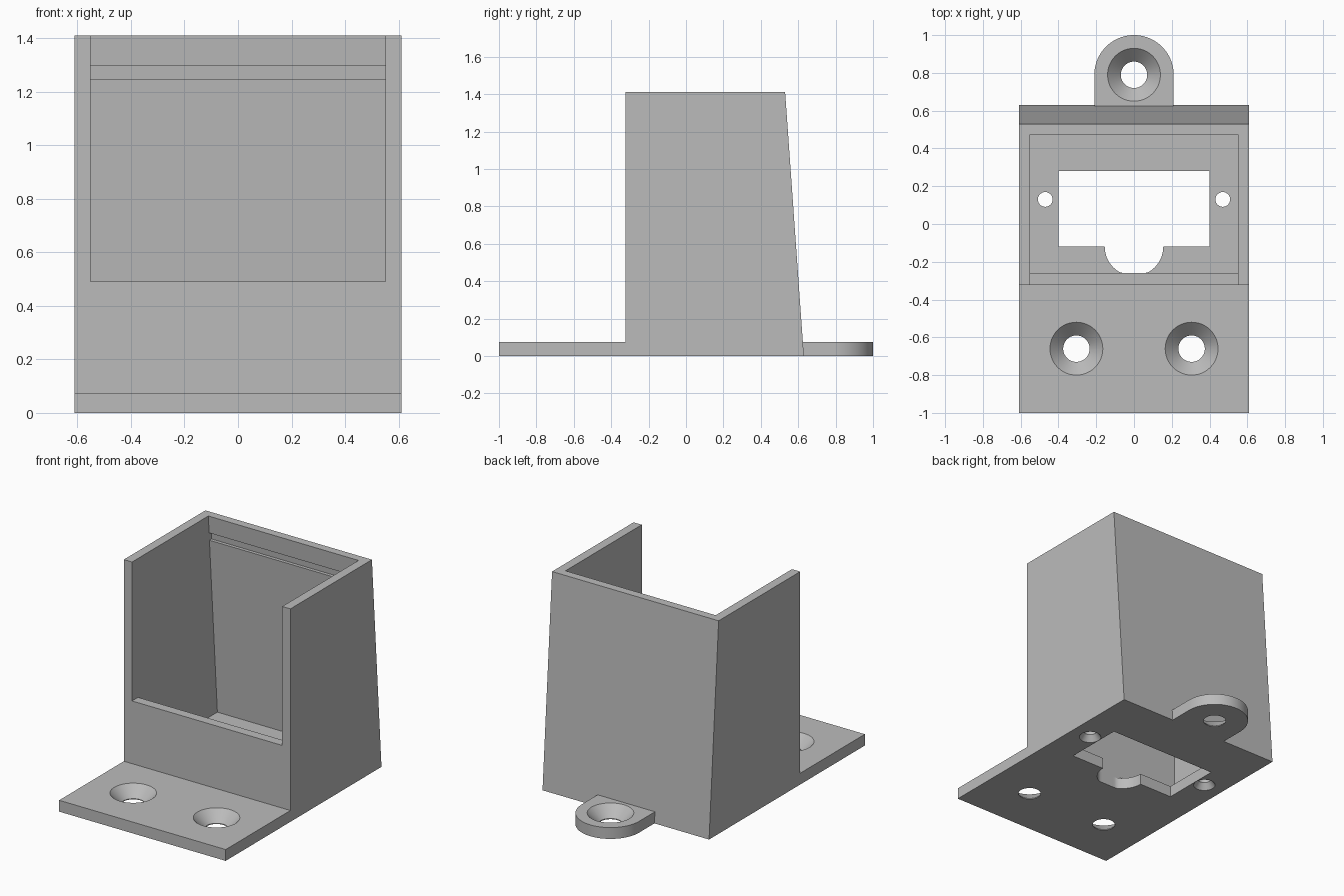
import bpy, bmesh, math

cube = bpy.data.objects.get("Cube")
if cube:
    bpy.data.objects.remove(cube, do_unlink=True)

grey = bpy.data.materials.new("plain grey")
grey.use_nodes = True
COLOUR = (0.5, 0.5, 0.5, 1)
grey.diffuse_color = COLOUR
grey.node_tree.nodes["Principled BSDF"].inputs["Base Color"].default_value = COLOUR

PLATE = 0.075            # base plate thickness
HEIGHT = 1.41
LEAN = 0.1 / HEIGHT      # slope of the back wall


def make(name, bm):
    bmesh.ops.recalc_face_normals(bm, faces=bm.faces)
    mesh = bpy.data.meshes.new(name)
    bm.to_mesh(mesh)
    bm.free()
    mesh.materials.append(grey)
    obj = bpy.data.objects.new(name, mesh)
    bpy.context.collection.objects.link(obj)
    return obj


def prism(name, points, shift):
    """Extrude a closed outline along a vector."""
    bm = bmesh.new()
    face = bm.faces.new([bm.verts.new(p) for p in points])
    new = bmesh.ops.extrude_face_region(bm, geom=[face])["geom"]
    bmesh.ops.translate(bm, vec=shift, verts=[v for v in new if isinstance(v, bmesh.types.BMVert)])
    return make(name, bm)


def side_prism(name, outline, half):
    return prism(name, [(-half, y, z) for y, z in outline], (2 * half, 0, 0))


def turned(name, x, y, profile, sides=48):
    """Stack rings of (radius, height) into a closed round solid."""
    bm = bmesh.new()
    rings = [[bm.verts.new((x + r * math.cos(i * math.tau / sides),
                            y + r * math.sin(i * math.tau / sides), z))
              for i in range(sides)] for r, z in profile]
    for low, high in zip(rings, rings[1:]):
        for i in range(sides):
            j = (i + 1) % sides
            bm.faces.new((low[i], low[j], high[j], high[i]))
    bm.faces.new(rings[0])
    bm.faces.new(rings[-1])
    return make(name, bm)


def combine(target, tool, operation):
    mod = target.modifiers.new(tool.name, "BOOLEAN")
    mod.operation, mod.object, mod.solver = operation, tool, "EXACT"
    bpy.ops.object.select_all(action="DESELECT")
    bpy.context.view_layer.objects.active = target
    target.select_set(True)
    bpy.ops.object.modifier_apply(modifier=mod.name)
    bpy.data.objects.remove(tool, do_unlink=True)


def back_inner(z):
    return 0.475 + (HEIGHT - z) * LEAN


# Base plate and box with leaning back
bracket = side_prism("mounting_bracket", [
    (-1, 0), (0.63, 0), (0.53, HEIGHT), (-0.323, HEIGHT), (-0.323, PLATE), (-1, PLATE)], 0.61)

# Round rear tab
arc = [(0.21 * math.cos(i * math.pi / 40), 0.79 + 0.21 * math.sin(i * math.pi / 40), 0)
       for i in range(41)]
tab = prism("rear_tab", [(0.21, 0.6, 0)] + arc + [(-0.21, 0.6, 0)], (0, 0, PLATE))
combine(bracket, tab, "UNION")

# Cavity with front opening and a snap groove across the back wall
groove_low, groove_high, groove = 1.245, 1.295, 0.022
cavity = side_prism("cavity", [
    (-0.26, PLATE), (back_inner(PLATE), PLATE),
    (back_inner(groove_low), groove_low), (back_inner(groove_low) + groove, groove_low),
    (back_inner(groove_high) + groove, groove_high), (back_inner(groove_high), groove_high),
    (back_inner(1.5), 1.5), (-0.5, 1.5), (-0.5, 0.49), (-0.26, 0.49)], 0.55)
combine(bracket, cavity, "DIFFERENCE")

# Floor window with a rounded bay cut flat at the front
bay = [(0.155 * math.cos(a), max(-0.12 + 0.155 * math.sin(a), -0.259), -0.1)
       for a in (math.pi + i * math.pi / 32 for i in range(33))]
window = prism("floor_window", [(-0.4, 0.28, -0.1), (-0.4, -0.12, -0.1)] + bay
               + [(0.4, -0.12, -0.1), (0.4, 0.28, -0.1)], (0, 0, 0.25))
combine(bracket, window, "DIFFERENCE")

# Countersunk screw holes: two in front, one in the tab
for x, y in ((-0.305, -0.66), (0.305, -0.66), (0, 0.79)):
    hole = turned("screw_hole", x, y, [
        (0.07, -0.1), (0.07, 0.005), (0.14, PLATE), (0.14, 0.2)])
    combine(bracket, hole, "DIFFERENCE")

# Small floor holes, countersunk from below
for side in (-1, 1):
    hole = turned("small_hole", side * 0.47, 0.13, [
        (0.068, -0.1), (0.068, 0), (0.039, 0.04), (0.039, 0.2)], 32)
    combine(bracket, hole, "DIFFERENCE")

bpy.ops.object.shade_smooth_by_angle(angle=math.radians(25))
